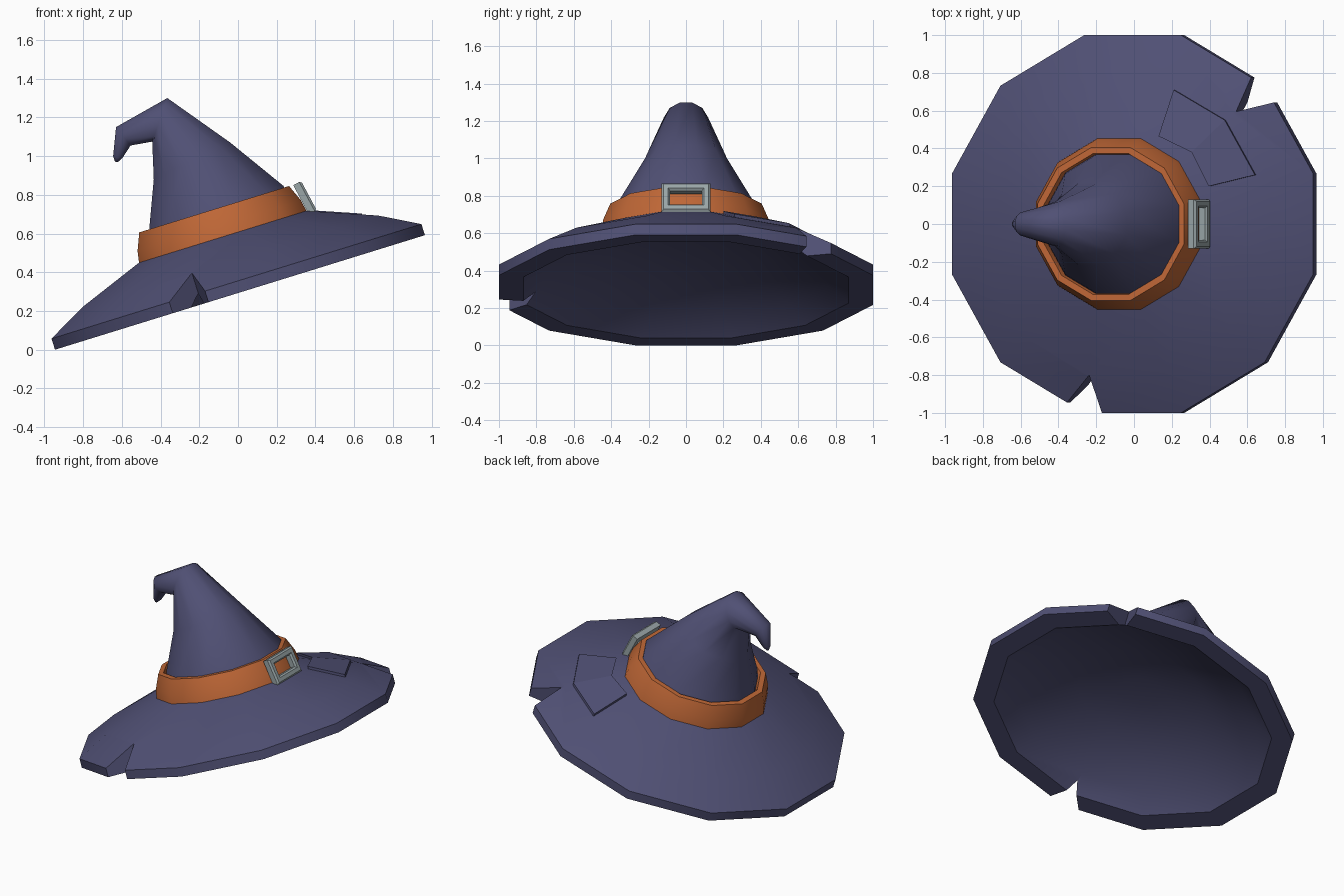
import bpy, bmesh, math
from mathutils import Vector

if "Cube" in bpy.data.objects:
    bpy.data.objects.remove(bpy.data.objects["Cube"])

TILT = math.radians(17.2)
C, S = math.cos(TILT), math.sin(TILT)
SIDES = 12


def place(u, v, w):
    """Tilted hat frame -> world."""
    return Vector((0.01 + C * u - S * w, v, 0.296 + S * u + C * w))


def material(name, rgb):
    m = bpy.data.materials.new(name)
    m.diffuse_color = (*rgb, 1)
    m.use_nodes = True
    m.node_tree.nodes["Principled BSDF"].inputs["Base Color"].default_value = m.diffuse_color
    return m


PURPLE = material("dusky purple", (0.08, 0.08, 0.175))
ORANGE = material("burnt orange", (0.52, 0.135, 0.037))
GREY = material("buckle grey", (0.32, 0.38, 0.39))


def loft(name, rings, mat, cyclic=False, smooth=35):
    """Skin a list of equal-length point rings into a closed solid."""
    bm = bmesh.new()
    vr = [[bm.verts.new(p) for p in ring] for ring in rings]
    n = len(vr[0])
    pairs = list(zip(vr, vr[1:]))
    if cyclic:
        pairs.append((vr[-1], vr[0]))
    else:
        bm.faces.new(vr[0])
        bm.faces.new(vr[-1])
    for a, b in pairs:
        for i in range(n):
            j = (i + 1) % n
            bm.faces.new((a[i], a[j], b[j], b[i]))
    bmesh.ops.recalc_face_normals(bm, faces=bm.faces[:])
    me = bpy.data.meshes.new(name)
    bm.to_mesh(me)
    bm.free()
    ob = bpy.data.objects.new(name, me)
    bpy.context.collection.objects.link(ob)
    me.materials.append(mat)
    if smooth:
        shade(ob, smooth)
    return ob


def activate(ob):
    bpy.ops.object.select_all(action='DESELECT')
    ob.select_set(True)
    bpy.context.view_layer.objects.active = ob


def shade(ob, angle):
    activate(ob)
    bpy.ops.object.shade_smooth_by_angle(angle=math.radians(angle))


def polygon(apothem):
    r = apothem / math.cos(math.pi / SIDES)
    for i in range(SIDES):
        t = math.radians(15 + 30 * i)
        yield r * math.cos(t), r * math.sin(t)


def hat_ring(apothem, w, shift=0):
    return [place(u + shift, v, w) for u, v in polygon(apothem)]


def span_ring(left, right):
    """Ring whose front silhouette runs between two (x, z) points."""
    a, b = Vector((left[0], 0, left[1])), Vector((right[0], 0, right[1]))
    mid, d = (a + b) / 2, (b - a) / 2
    return [mid + d.normalized() * u + Vector((0, v, 0))
            for u, v in polygon(d.length)]


# brim: hollow underneath, thick rim
brim = loft("brim", [hat_ring(a, w) for a, w in [
    (0.12, 0.25), (0.40, 0.225), (0.76, 0.09), (0.87, 0), (1, 0),
    (1, 0.06), (0.8, 0.168), (0.455, 0.30), (0.37, 0.33)]], PURPLE, smooth=0)

# torn notches in the brim edge
for apex, p, q in [((-0.207, -0.80), (-0.358, -0.94), (-0.17, -1.0)),
                   ((0.604, 0.595), (0.657, 0.775), (0.80, 0.648))]:
    a = Vector(apex)
    tri = [a, a + (Vector(p) - a) * 1.8, a + (Vector(q) - a) * 1.8]
    cutter = loft("notch_cutter", [[place(t.x, t.y, w) for t in tri]
                                   for w in (-0.3, 0.5)], PURPLE, smooth=0)
    cutter.hide_render = True
    mod = brim.modifiers.new("notch", 'BOOLEAN')
    mod.operation, mod.solver, mod.object = 'DIFFERENCE', 'EXACT', cutter
    activate(brim)
    bpy.ops.object.modifier_apply(modifier=mod.name)
    bpy.data.objects.remove(cutter)
shade(brim, 35)

# crown: leaning cone with a drooping crooked tip
loft("crown", [
    hat_ring(0.40, 0.29), hat_ring(0.362, 0.46, 0.015),
    span_ring((-0.435, 0.88), (-0.04, 1.07)),
    span_ring((-0.443, 1.075), (-0.365, 1.30)),
    span_ring((-0.555, 1.055), (-0.63, 1.15)),
    span_ring((-0.597, 0.99), (-0.645, 1.0)),
    span_ring((-0.622, 0.968), (-0.636, 0.972))], PURPLE, smooth=60)

# hat band
loft("hat_band", [hat_ring(a, w) for a, w in [
    (0.36, 0.40), (0.36, 0.28), (0.455, 0.285), (0.442, 0.36),
    (0.405, 0.45), (0.372, 0.45)]], ORANGE, cyclic=True)

# buckle: bevelled rectangular frame on the front of the band
normal = Vector((0.88, 0, 0.47)).normalized()
up = Vector((-normal.z, 0, normal.x))
side = Vector((0, 1, 0))
centre = Vector((0.346, 0, 0.785))
section = [(0, -0.023), (0, 0.012), (0.01, 0.023),
           (0.035, 0.023), (0.045, 0.012), (0.045, -0.023)]
loft("buckle", [[centre + normal * d + side * sy * (0.13 - o) + up * sz * (0.086 - o)
                 for sy, sz in ((1, 1), (-1, 1), (-1, -1), (1, -1))]
                for o, d in section], GREY, cyclic=True, smooth=20)


# patch: two quads bent over a brim ridge
def brim_height(u, v):
    a = max(u * math.cos(k * math.pi / 6) + v * math.sin(k * math.pi / 6)
            for k in range(SIDES))
    if a > 0.8:
        return 0.168 - (a - 0.8) * 0.54
    return 0.30 - (a - 0.455) * 0.383


def on_brim(x, y, lift):
    w = 0.25
    for _ in range(8):
        u = (x - 0.01 + S * w) / C
        w = brim_height(u, y)
    return place(u, y, w + lift)


ridge = [(0.31, 0.38), (0.485, 0.55)]
for name, outer in (("patch_left", [(0.215, 0.71), (0.135, 0.465)]),
                    ("patch_right", [(0.645, 0.26), (0.40, 0.20)])):
    loft(name, [[on_brim(x, y, h) for x, y in ridge + outer]
                for h in (-0.02, 0.018)], PURPLE, smooth=20)
